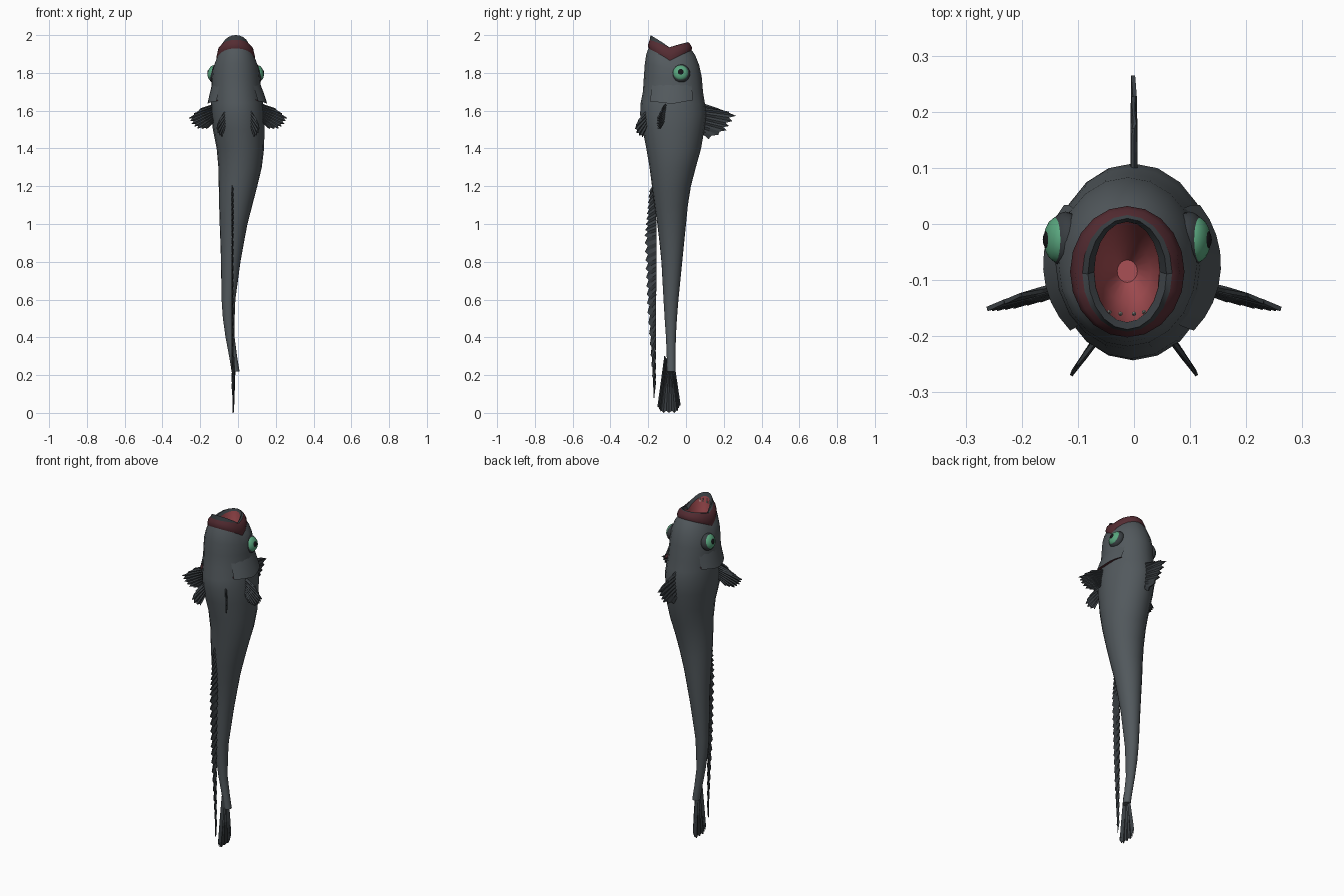
import bpy, math
from mathutils import Vector


def material(name, rgb):
    m = bpy.data.materials.new(name)
    m.diffuse_color = (*rgb, 1)
    return m


SKIN = material("skin", (0.085, 0.1, 0.11))
DARK = material("dark_skin", (0.04, 0.047, 0.053))
LIP = material("lip_red", (0.09, 0.025, 0.032))
FLESH = material("flesh_red", (0.4, 0.08, 0.09))
IRIS = material("iris_green", (0.1, 0.38, 0.21))
BLACK = material("black", (0.008, 0.008, 0.01))
BONE = material("tooth", (0.8, 0.78, 0.7))


def smooth(ob, angle=40):
    bpy.ops.object.select_all(action='DESELECT')
    bpy.context.view_layer.objects.active = ob
    ob.select_set(True)
    bpy.ops.object.shade_smooth_by_angle(angle=math.radians(angle))


def make(name, verts, faces, mat):
    me = bpy.data.meshes.new(name)
    me.from_pydata(verts, [], faces)
    me.update()
    ob = bpy.data.objects.new(name, me)
    bpy.context.collection.objects.link(ob)
    me.materials.append(mat)
    return ob


def loft(name, rings, mat, n=20, arc=(0, 360), caps=()):
    """Skin rings (z at side, x0, x1, y0, y1, z rise at belly, z rise at back)."""
    full = arc[1] - arc[0] == 360
    cols = n if full else n + 1
    verts, faces = [], []
    for z, x0, x1, y0, y1, belly, back in rings:
        for i in range(cols):
            a = math.radians(arc[0] + (arc[1] - arc[0]) * i / n)
            s = math.sin(a)
            verts.append(((x0 + x1) / 2 + (x1 - x0) / 2 * math.cos(a),
                          (y0 + y1) / 2 + (y1 - y0) / 2 * s,
                          z + (belly if s < 0 else back) * abs(s) ** 0.9))
    for r in range(len(rings) - 1):
        for i in range(n):
            j = (i + 1) % cols
            faces.append((r * cols + i, r * cols + j, (r + 1) * cols + j, (r + 1) * cols + i))
    for r in caps:
        faces.append([r * cols + i for i in range(cols)])
    ob = make(name, verts, faces, mat)
    smooth(ob)
    return ob


def along(points, t):
    k = t * (len(points) - 1)
    i = min(int(k), len(points) - 2)
    return Vector(points[i]).lerp(Vector(points[i + 1]), k - i)


def fin(name, base, tips, rays, normal, notch=0.88, thick=0.005):
    """Pleated ray fin between a base line and a tip line."""
    verts, faces = [], []
    count = rays * 2 - 1
    for i in range(count):
        t = i / (count - 1)
        b, e = along(base, t), along(tips, t)
        if i % 2:
            e = b.lerp(e, notch)
        off = Vector(normal) * (0.003 if i % 2 else -0.003)
        verts += [b + off, b.lerp(e, 0.5) + off, e + off * 0.5]
    for i in range(count - 1):
        for k in (0, 1):
            a = i * 3 + k
            faces.append((a, a + 1, a + 4, a + 3))
    ob = make(name, verts, faces, DARK)
    m = ob.modifiers.new("thickness", 'SOLIDIFY')
    m.thickness = thick
    m.offset = 0
    return ob


# Body, from the tail stalk up to the lips
body = [
    (0.22, -0.034, 0.008, -0.100, -0.055, 0, 0),
    (0.30, -0.047, -0.005, -0.102, -0.055, 0, 0),
    (0.40, -0.066, -0.018, -0.106, -0.054, 0, 0),
    (0.50, -0.080, -0.018, -0.113, -0.048, 0, 0),
    (0.60, -0.087, -0.014, -0.119, -0.040, 0, 0),
    (0.80, -0.090, 0.013, -0.130, -0.020, 0, 0),
    (0.90, -0.093, 0.031, -0.140, -0.010, 0, 0),
    (1.00, -0.097, 0.050, -0.152, 0.000, 0, 0),
    (1.10, -0.100, 0.076, -0.167, 0.010, 0, 0),
    (1.20, -0.102, 0.102, -0.180, 0.026, 0, 0),
    (1.30, -0.104, 0.126, -0.193, 0.052, 0, 0),
    (1.40, -0.113, 0.138, -0.210, 0.080, 0, 0),
    (1.50, -0.133, 0.140, -0.230, 0.097, 0, 0),
    (1.58, -0.143, 0.140, -0.243, 0.108, 0, 0),
    (1.64, -0.143, 0.132, -0.240, 0.100, 0, 0),
    (1.70, -0.141, 0.123, -0.228, 0.090, 0, 0),
    (1.77, -0.140, 0.118, -0.223, 0.083, 0.01, 0.01),
    (1.82, -0.134, 0.112, -0.218, 0.070, 0.03, 0.02),
    (1.85, -0.122, 0.100, -0.210, 0.048, 0.05, 0.045),
    (1.865, -0.112, 0.088, -0.199, 0.030, 0.065, 0.055),
]
loft("body", body, SKIN, caps=(0,))

# Lips, raised jaw rim and mouth cavity
lip = [
    body[-1],
    (1.885, -0.114, 0.090, -0.202, 0.032, 0.058, 0.047),
    (1.925, -0.105, 0.081, -0.198, 0.026, 0.035, 0.022),
    (1.935, -0.092, 0.068, -0.192, 0.016, 0.040, 0.025),
]
loft("lips", lip, LIP)
rim = [
    lip[-1],
    (1.935, -0.082, 0.058, -0.188, 0.010, 0.065, 0.028),
    (1.920, -0.071, 0.046, -0.175, 0.004, 0.060, 0.030),
]
loft("jaw_rim", rim, DARK)
loft("mouth_cavity", [
    rim[-1],
    (1.85, -0.068, 0.043, -0.168, 0.000, 0.02, 0.02),
    (1.76, -0.055, 0.030, -0.140, -0.030, 0, 0),
    (1.70, -0.030, 0.006, -0.104, -0.064, 0, 0),
], FLESH, caps=(3,))

# Lower teeth
for i, x in enumerate((-0.044, -0.024, 0.0, 0.018)):
    bpy.ops.mesh.primitive_cone_add(vertices=6, radius1=0.004, radius2=0, depth=0.03,
                                    location=(x, -0.16 + (0.003 if i in (0, 3) else 0), 1.965))
    tooth = bpy.context.object
    tooth.name = "tooth"
    tooth.data.materials.append(BONE)


def disc(name, at, normal, radius, depth, mat):
    bpy.ops.mesh.primitive_uv_sphere_add(segments=20, ring_count=10, radius=1, location=at)
    ob = bpy.context.object
    ob.name = name
    ob.scale = (radius, radius, depth)
    ob.rotation_mode = 'QUATERNION'
    ob.rotation_quaternion = normal.to_track_quat('Z', 'Y')
    ob.data.materials.append(mat)
    smooth(ob)


for side, label in ((1, "right"), (-1, "left")):
    # Eyes
    nrm = Vector((side, 0.0, 0.25)).normalized()
    c = Vector((-0.012 + side * 0.11, -0.028, 1.797))
    disc(label + "_eye_rim", c, nrm, 0.05, 0.032, DARK)
    disc(label + "_iris", c + nrm * 0.014, nrm, 0.041, 0.024, IRIS)
    disc(label + "_pupil", c + nrm * 0.029, nrm, 0.019, 0.012, BLACK)

    # Flared gill covers with a red slit beneath
    arc = (-46, 40) if side > 0 else (140, 226)
    edge = (1.635, -0.162, 0.155, -0.236, 0.092, 0.02, 0.03)
    loft(label + "_gill_cover", [
        (1.74, -0.138, 0.118, -0.222, 0.083, 0, 0),
        (1.69, -0.150, 0.138, -0.231, 0.092, 0, 0),
        edge], SKIN, n=8, arc=arc)
    loft(label + "_gill_slit", [
        edge, (1.645, -0.140, 0.130, -0.225, 0.085, 0.02, 0.03)], LIP, n=8, arc=arc)

    # Paired fins
    def flip(points):
        return [(side * x, y, z) for x, y, z in points]

    fin(label + "_pectoral_fin",
        flip([(0.125, -0.108, 1.635), (0.125, -0.118, 1.545)]),
        flip([(0.20, -0.125, 1.61), (0.262, -0.15, 1.56), (0.245, -0.15, 1.53),
              (0.215, -0.146, 1.505), (0.165, -0.135, 1.505)]), 9, (0, 1, 0), thick=0.008)
    fin(label + "_pelvic_fin",
        flip([(0.068, -0.21, 1.60), (0.068, -0.205, 1.52)]),
        flip([(0.10, -0.252, 1.55), (0.115, -0.272, 1.51), (0.105, -0.258, 1.475),
              (0.085, -0.23, 1.46)]), 6, (0.7 * side, 0.7, 0))

# Dorsal, tail and long ribbon belly fins
fin("dorsal_fin", [(0, 0.08, 1.64), (0, 0.075, 1.49)],
    [(0, 0.17, 1.61), (0, 0.27, 1.58), (0, 0.235, 1.53), (0, 0.21, 1.49), (0, 0.12, 1.45)],
    8, (1, 0, 0), notch=0.84, thick=0.007)
fin("tail_fin", [(-0.025, -0.113, 0.30), (-0.018, -0.06, 0.24)],
    [(-0.025, -0.15, 0.03), (-0.025, -0.13, 0.0), (-0.025, -0.05, 0.0), (-0.025, -0.03, 0.04)],
    9, (1, 0, 0), notch=0.96)
fin("belly_fin",
    [(-0.03, -0.165, 1.22), (-0.028, -0.155, 0.95), (-0.03, -0.158, 0.6), (-0.03, -0.162, 0.15)],
    [(-0.03, -0.195, 1.17), (-0.03, -0.22, 0.93), (-0.03, -0.205, 0.55), (-0.026, -0.17, 0.08)],
    26, (1, 0, 0), notch=0.75)
